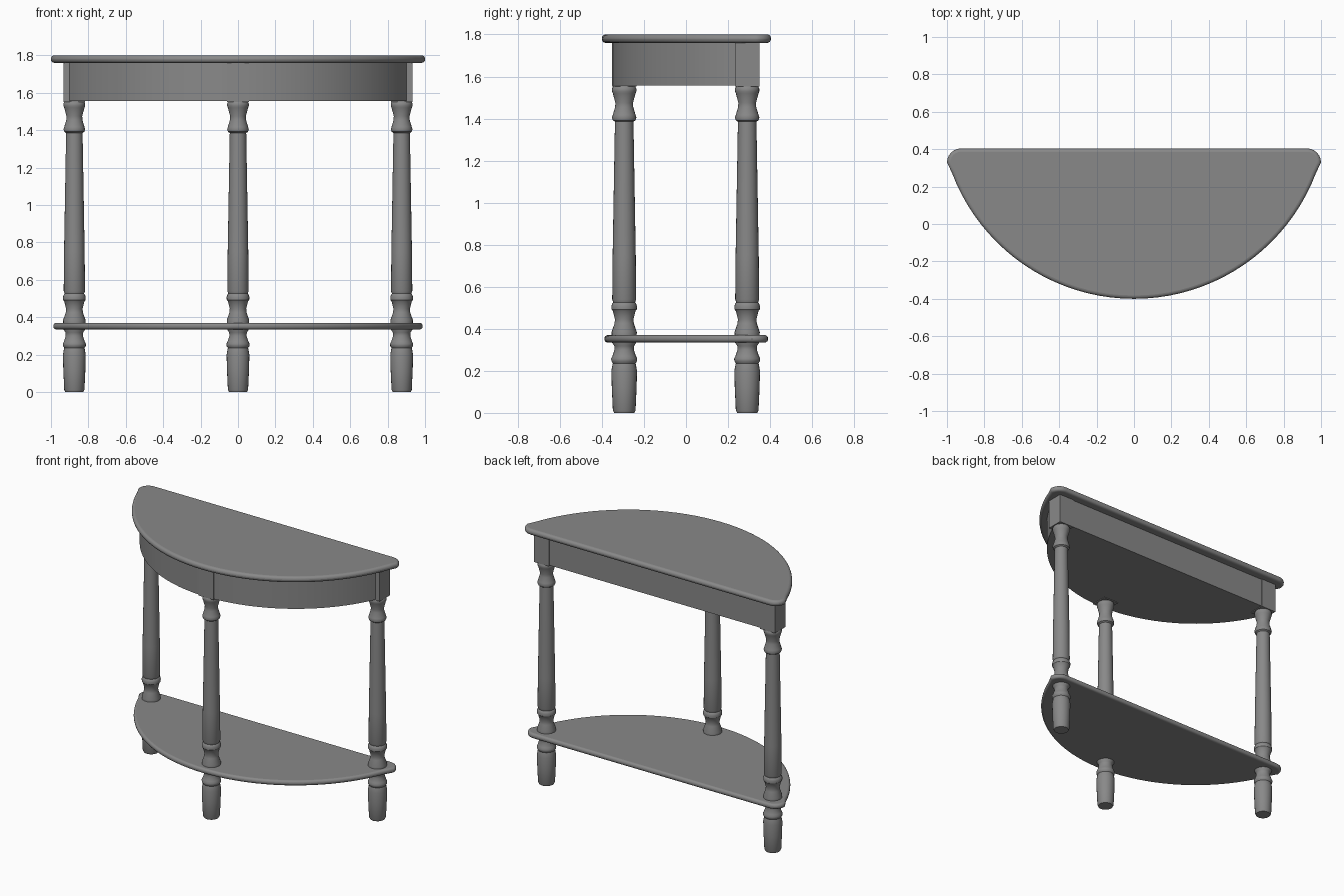
import bpy, bmesh, math

cube = bpy.data.objects.get("Cube")
if cube:
    bpy.data.objects.remove(cube, do_unlink=True)

# Single painted finish
GREY = (0.25, 0.25, 0.25, 1)
paint = bpy.data.materials.new("grey_paint")
paint.use_nodes = True
paint.diffuse_color = GREY
paint.node_tree.nodes["Principled BSDF"].inputs["Base Color"].default_value = GREY

ARC_Y = 0.64  # shared centre of every front curve


def finish(name, bm, smooth=True, bevel=0):
    bmesh.ops.recalc_face_normals(bm, faces=bm.faces)
    mesh = bpy.data.meshes.new(name)
    bm.to_mesh(mesh)
    bm.free()
    mesh.materials.append(paint)
    ob = bpy.data.objects.new(name, mesh)
    bpy.context.collection.objects.link(ob)
    if bevel:
        mod = ob.modifiers.new("rounded_edge", "BEVEL")
        mod.width = bevel
        mod.segments = 4
        mod.limit_method = "ANGLE"
        mod.angle_limit = math.radians(60)
    if smooth:
        bpy.ops.object.select_all(action="DESELECT")
        ob.select_set(True)
        bpy.context.view_layer.objects.active = ob
        bpy.ops.object.shade_smooth_by_angle(angle=math.radians(35))
    return ob


def slab(name, outline, z0, z1, bevel=0):
    bm = bmesh.new()
    face = bm.faces.new([bm.verts.new((x, y, z0)) for x, y in outline])
    new = bmesh.ops.extrude_face_region(bm, geom=[face])["geom"]
    bmesh.ops.translate(bm, vec=(0, 0, z1 - z0),
                        verts=[v for v in new if isinstance(v, bmesh.types.BMVert)])
    return finish(name, bm, bevel=bevel)


def front_arc(radius, end_y, steps=40):
    # Curve from the left end, round the front, to the right end
    half = math.acos((ARC_Y - end_y) / radius)
    angles = [half * (1 - 2 * i / steps) for i in range(steps + 1)]
    return [(radius * math.sin(a), ARC_Y - radius * math.cos(a)) for a in angles]


def board_outline(radius, back, half_width, corner=0.075):
    # Bowed front with rounded back corners
    cx, cy = half_width - corner, back - corner
    turn = [math.radians(90 - 15 * i) for i in range(7)]
    left = [(cx + corner * math.cos(a), cy + corner * math.sin(a)) for a in turn]
    right = [(-x, y) for x, y in reversed(left)]
    return left + front_arc(radius, back - 0.13) + right


def block(name, x, y, half, z0, z1):
    slab(name, [(x - half, y - half), (x + half, y - half),
                (x + half, y + half), (x - half, y + half)], z0, z1)


# Turned leg profile: radius, height
LEG = [(0, 0), (.048, 0), (.054, .012), (.059, .12), (.061, .2), (.056, .228),
       (.054, .236), (.061, .246), (.062, .258), (.056, .27), (.046, .3),
       (.047, .318), (.058, .335), (.06, .385), (.046, .425), (.044, .445),
       (.054, .485), (.06, .492), (.061, .508), (.056, .522), (.052, .526),
       (.057, .54), (.055, .75), (.044, 1.385), (.054, 1.392), (.058, 1.405),
       (.054, 1.418), (.043, 1.455), (.042, 1.475), (.054, 1.52), (.058, 1.53),
       (.058, 1.543), (.053, 1.552), (0, 1.552)]


def leg(name, x, y, sides=24):
    bm = bmesh.new()
    verts = [bm.verts.new((r, 0, z)) for r, z in LEG]
    edges = [bm.edges.new(pair) for pair in zip(verts, verts[1:])]
    bmesh.ops.spin(bm, geom=verts + edges, cent=(0, 0, 0), axis=(0, 0, 1),
                   angle=math.tau, steps=sides, use_duplicate=False)
    bmesh.ops.remove_doubles(bm, verts=bm.verts, dist=0.0005)
    ob = finish(name, bm)
    ob.location = (x, y, 0)


# Boards
slab("table_top", board_outline(1.04, 0.404, 1.0), 1.76, 1.8, 0.018)
slab("lower_shelf", board_outline(1.028, 0.39, 0.987), 0.335, 0.37, 0.015)

# Apron body with bowed front and straight back
apron = [(0.88, 0.343)] + front_arc(0.99, 0.25) + [(-0.88, 0.343)]
slab("apron", apron, 1.557, 1.762)

# Legs, each under a square block
for name, x, y in (("left", 0.875, 0.291), ("right", -0.875, 0.291), ("front", 0, -0.294)):
    leg(name + "_leg", x, y)
    block(name + "_leg_block", x, y, 0.058, 1.552, 1.762)
